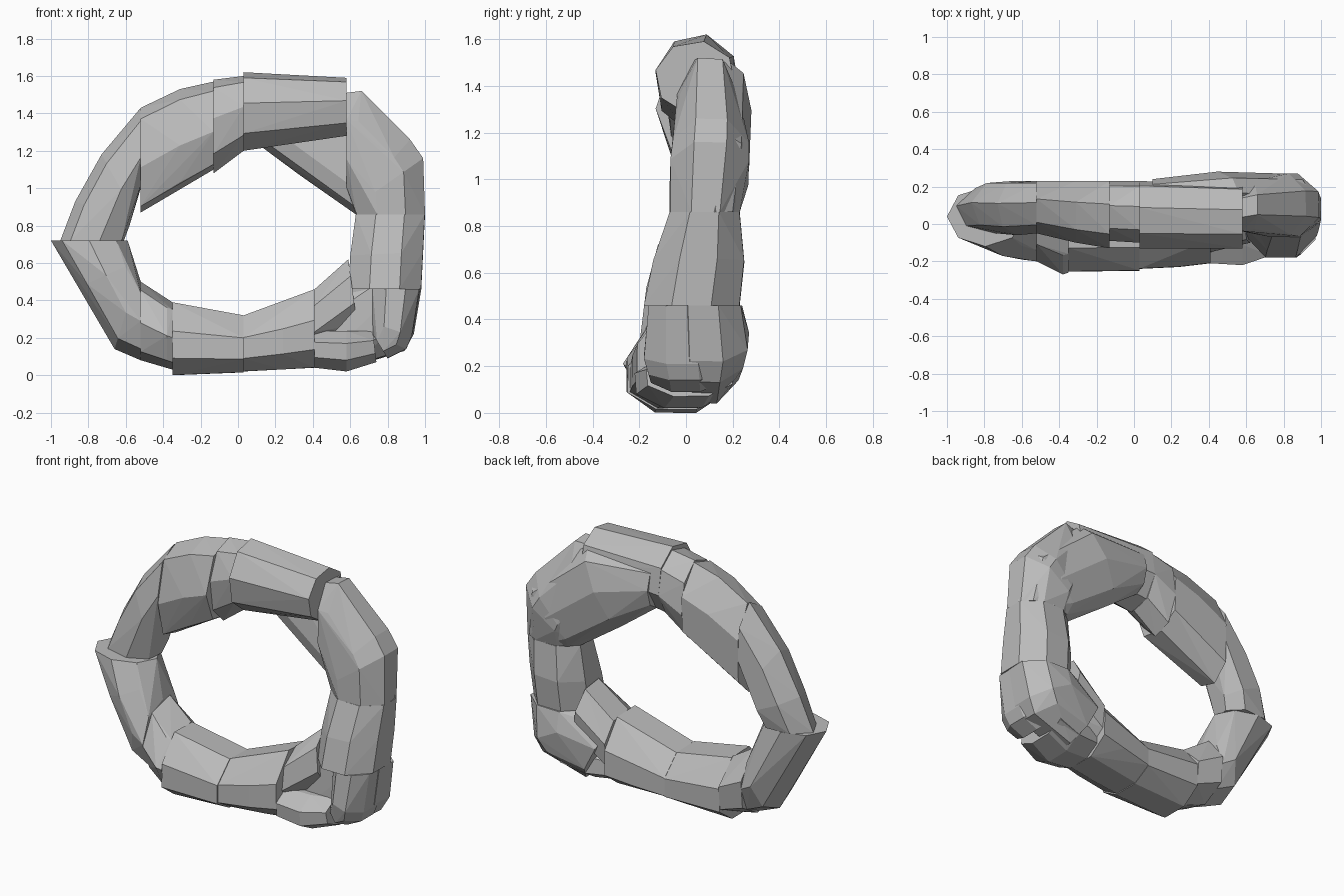
import bpy
import bmesh
import math

cube = bpy.data.objects.get("Cube")
if cube:
    bpy.data.objects.remove(cube, do_unlink=True)

# One plain grey stone colour
grey = bpy.data.materials.new("stone_grey")
grey.use_nodes = True
colour = (0.5, 0.5, 0.5, 1)
grey.diffuse_color = colour
shader = next(n for n in grey.node_tree.nodes if n.type == "BSDF_PRINCIPLED")
shader.inputs["Base Color"].default_value = colour
shader.inputs["Roughness"].default_value = 0.8


def cross_section(inner, outer, depth, turn, sides, bias):
    """Polygon stretched between an inner and outer (x, z) point and a y range.
    A bias below one moves its widest part outward, above one inward."""
    angles = [math.radians(turn) + math.tau * i / sides for i in range(sides)]
    us = [math.cos(a) for a in angles]
    vs = [math.sin(a) for a in angles]
    points = []
    for u, v in zip(us, vs):
        u = ((u - min(us)) / (max(us) - min(us))) ** bias
        v = (v - min(vs)) / (max(vs) - min(vs))
        points.append((inner[0] + (outer[0] - inner[0]) * u,
                       depth[0] + (depth[1] - depth[0]) * v,
                       inner[1] + (outer[1] - inner[1]) * u))
    return points


def chunk(name, *sections, turn=20, sides=7, bias=1):
    """Flat-faced convex block wrapped around its cross-sections."""
    bm = bmesh.new()
    for inner, outer, depth in sections:
        for point in cross_section(inner, outer, depth, turn, sides, bias):
            bm.verts.new(point)
    hull = bmesh.ops.convex_hull(bm, input=bm.verts[:])
    spare = set(hull["geom_interior"]) | set(hull["geom_unused"])
    bmesh.ops.delete(bm, geom=[g for g in spare if isinstance(g, bmesh.types.BMVert)],
                     context="VERTS")
    bmesh.ops.dissolve_limit(bm, angle_limit=math.radians(2),
                             verts=bm.verts[:], edges=bm.edges[:])
    bmesh.ops.recalc_face_normals(bm, faces=bm.faces[:])
    mesh = bpy.data.meshes.new(name)
    bm.to_mesh(mesh)
    bm.free()
    mesh.materials.append(grey)
    ob = bpy.data.objects.new(name, mesh)
    bpy.context.collection.objects.link(ob)
    return ob


# Top of the ring, from its right to its left
chunk("top_right_block",
      ((-.52, .87), (-.52, 1.43), (-.05, .23)),
      ((-.31, 1.0), (-.31, 1.53), (-.1, .23)),
      ((-.13, 1.1), (-.13, 1.57), (-.13, .23)), turn=15, bias=1.3)
chunk("top_wedge",
      ((-.13, 1.08), (-.13, 1.58), (-.09, .23)),
      ((.03, 1.2), (.03, 1.6), (-.1, .23)), turn=10, sides=8)
chunk("top_block",
      ((.03, 1.2), (.03, 1.62), (-.13, .23)),
      ((.58, 1.28), (.58, 1.59), (-.13, .21)), turn=12, sides=8)
chunk("top_back_block",
      ((.1, 1.24), (.1, 1.52), (.05, .24)),
      ((.33, 1.07), (.56, 1.52), (.05, .28)),
      ((.62, .88), (.95, 1.2), (.05, .27)),
      ((.63, .86), (1, .86), (.02, .23)), turn=0, sides=8)

# Left side, going down
chunk("upper_left_block",
      ((.58, 1.0), (.58, 1.51), (-.04, .21)),
      ((.6, .95), (.66, 1.52), (-.03, .23)),
      ((.62, .92), (.92, 1.26), (-.06, .27)),
      ((.62, .9), (.99, 1.16), (-.07, .27)),
      ((.63, .86), (1, .86), (-.07, .23)), turn=24, sides=8)
chunk("middle_left_block",
      ((.63, .86), (1, .86), (-.07, .23)),
      ((.6, .64), (.99, .66), (-.14, .25)),
      ((.59, .46), (.98, .46), (-.18, .23)), turn=22, sides=8)

# Lumpy lower left corner
chunk("corner_core",
      ((.59, .46), (.98, .46), (-.08, .24)),
      ((.6, .4), (.94, .22), (-.08, .27)),
      ((.55, .35), (.89, .13), (-.08, .25)),
      ((.41, .4), (.6, .04), (-.08, .23)), turn=20, sides=8)
chunk("corner_outer_lump",
      ((.72, .46), (.97, .46), (-.16, .1)),
      ((.72, .28), (.93, .21), (-.18, .15)),
      ((.72, .22), (.9, .14), (-.16, .15)),
      ((.72, .22), (.8, .09), (-.15, .15)), turn=22, sides=8)
chunk("corner_front_lump",
      ((.41, .24), (.41, .04), (-.21, .15)),
      ((.58, .24), (.58, .02), (-.22, .18)),
      ((.72, .24), (.74, .07), (-.17, .2)), turn=25, sides=8)

# Bottom of the ring
chunk("bottom_back_block",
      ((.41, .46), (.41, .1), (-.15, .22)),
      ((.59, .62), (.64, .25), (-.1, .23)), turn=15, sides=8)
chunk("bottom_left_block",
      ((.03, .32), (.03, .02), (-.24, .17)),
      ((.24, .39), (.24, .03), (-.23, .2)),
      ((.41, .46), (.41, .04), (-.21, .22)), turn=22, sides=8, bias=.75)
chunk("bottom_block",
      ((-.35, .39), (-.35, 0), (-.255, .17)),
      ((.03, .32), (.03, .015), (-.25, .17)), turn=22, sides=8, bias=.75)
chunk("bottom_wedge",
      ((-.52, .5), (-.52, .08), (-.2, .2)),
      ((-.38, .4), (-.38, .04), (-.27, .18)),
      ((-.35, .39), (-.35, .03), (-.26, .18)), turn=8, bias=.8)

# Right side, going up
chunk("lower_right_block",
      ((-.52, .5), (-.52, .08), (-.2, .2)),
      ((-.54, .53), (-.66, .14), (-.19, .22)),
      ((-.56, .6), (-.85, .47), (-.17, .2)),
      ((-.59, .72), (-1, .72), (-.12, .2)), turn=0, sides=8)
chunk("upper_right_block",
      ((-.61, .72), (-.95, .72), (-.05, .2)),
      ((-.58, .8), (-.87, .93), (-.05, .23)),
      ((-.56, .88), (-.73, 1.18), (-.06, .23)),
      ((-.52, 1.0), (-.52, 1.43), (-.05, .23)), turn=8, bias=1.2)
